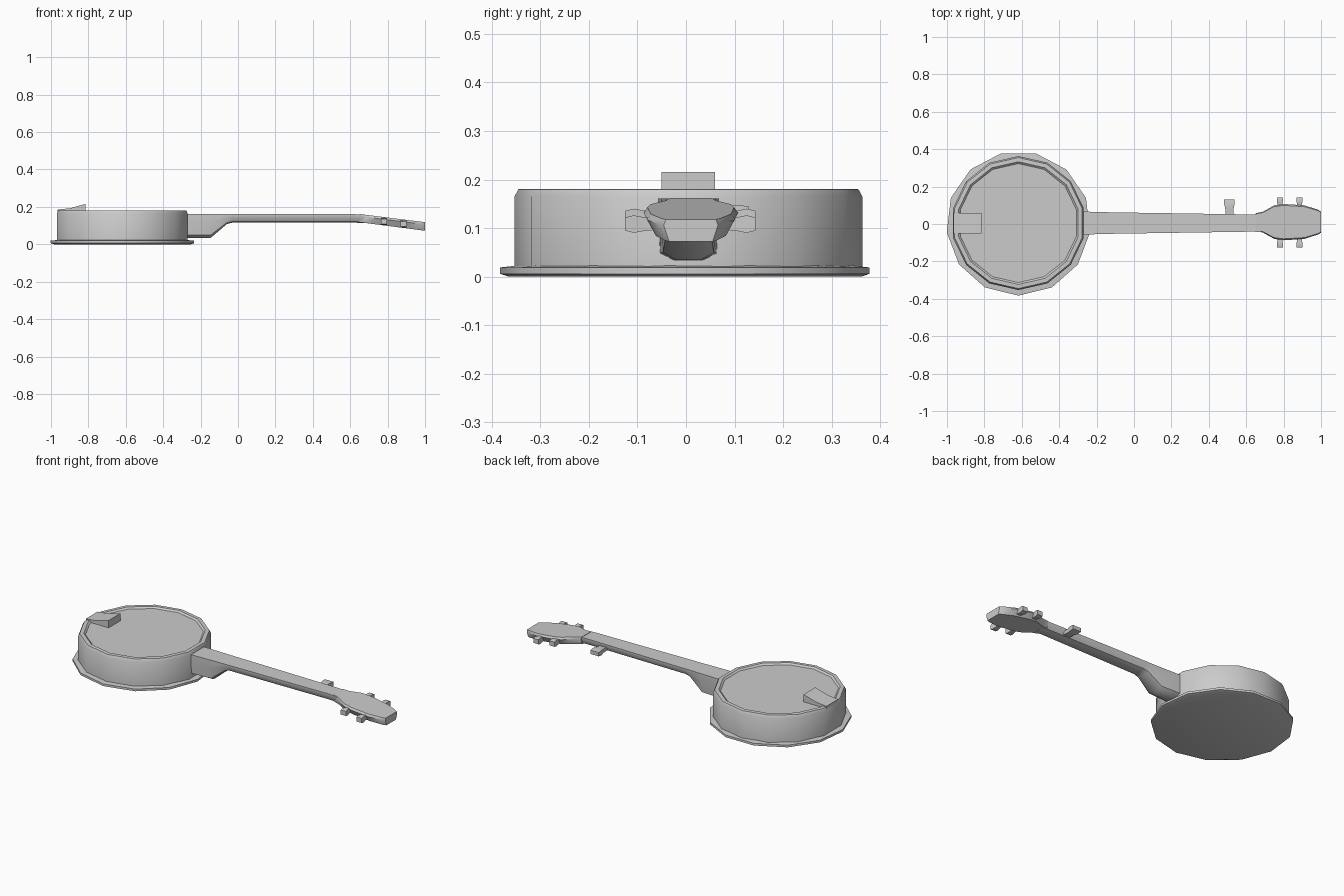
import bpy
from math import sin, cos, pi, radians

if "Cube" in bpy.data.objects:
    bpy.data.objects.remove(bpy.data.objects["Cube"])


def make(name, verts, faces, angle=30):
    mesh = bpy.data.meshes.new(name)
    mesh.from_pydata(verts, [], faces)
    obj = bpy.data.objects.new(name, mesh)
    bpy.context.collection.objects.link(obj)
    bpy.ops.object.select_all(action='DESELECT')
    obj.select_set(True)
    bpy.context.view_layer.objects.active = obj
    bpy.ops.object.mode_set(mode='EDIT')
    bpy.ops.mesh.select_all(action='SELECT')
    bpy.ops.mesh.normals_make_consistent(inside=False)
    bpy.ops.object.mode_set(mode='OBJECT')
    bpy.ops.object.shade_smooth_by_angle(angle=radians(angle))
    return obj


def loft(name, rings, angle=30):
    """Skin equal-length rings and cap both ends."""
    n = len(rings[0])
    verts = [v for r in rings for v in r]
    faces = [list(range(n)), list(range(len(verts) - n, len(verts)))]
    for k in range(len(rings) - 1):
        for i in range(n):
            j = (i + 1) % n
            faces.append([k * n + i, k * n + j, (k + 1) * n + j, (k + 1) * n + i])
    return make(name, verts, faces, angle)


def drum(name, profile, n, phase, cx, cy=0):
    """Low-poly turned shape from (radius, z) pairs."""
    rings = [[(cx + r * cos(phase + 2 * pi * i / n), cy + r * sin(phase + 2 * pi * i / n), z)
              for i in range(n)] for r, z in profile]
    return loft(name, rings)


# Resonator back plate and pot with recessed head
drum("resonator_plate", [(0.368, 0), (0.386, 0.006), (0.386, 0.019), (0.35, 0.023)],
     13, -pi / 2, -0.618, 0.003)
drum("drum_pot", [(0.358, 0.015), (0.358, 0.165), (0.35, 0.18), (0.328, 0.181), (0.318, 0.172)],
     14, pi / 2, -0.618, 0.005)


# Neck with heel: flat fingerboard, rounded underside
def neck_ring(x, w, top, bottom, round_=0.6, cy=0.005):
    h = top - bottom
    side = [(1, top), (1, top - 0.35 * h), (round_, bottom + 0.12 * h), (round_ * 0.5, bottom)]
    pts = side + [(-a, z) for a, z in reversed(side)]
    return [(x, cy + w * a, z) for a, z in pts]


loft("neck_and_heel", [
    neck_ring(-0.29, 0.062, 0.161, 0.033, 0.95),
    neck_ring(-0.145, 0.058, 0.161, 0.035, 0.9),
    neck_ring(-0.06, 0.056, 0.161, 0.108, 0.75),
    neck_ring(-0.03, 0.056, 0.161, 0.116, 0.7),
    neck_ring(0.62, 0.046, 0.161, 0.116, 0.7),
    neck_ring(0.68, 0.047, 0.158, 0.113, 0.7),
], 40)


# Tilted headstock
def head_ring(x, w):
    top = 0.158 - (x - 0.68) * 0.125
    bot = 0.114 - (x - 0.68) * 0.13
    return [(x, 0.01 + s * a * w, z) for s, a, z in
            [(1, 0.92, top), (1, 1, top - 0.012), (1, 0.8, bot),
             (-1, 0.8, bot), (-1, 1, top - 0.012), (-1, 0.92, top)]]


loft("headstock", [head_ring(x, w) for x, w in
     [(0.65, 0.047), (0.69, 0.056), (0.75, 0.09), (0.80, 0.097),
      (0.91, 0.09), (0.985, 0.066), (1.0, 0.056)]], 40)


# Tuning pegs: small tapered paddles pointing sideways
def peg(name, x, z, y0, y1, width, height):
    rings = []
    for t, s, h in [(0, 0.8, 0.6), (0.5, 0.8, 0.8), (0.75, 1, 1), (1, 1, 0.75)]:
        y = y0 + (y1 - y0) * t
        a, b = width * s / 2, height * h / 2
        rings.append([(x - a, y, z - b), (x + a, y, z - b), (x + a, y, z + b), (x - a, y, z + b)])
    loft(name, rings)


for i, x in enumerate((0.78, 0.885)):
    z = 0.122 - (x - 0.78) * 0.13
    peg(f"peg_left_{i}", x, z, 0.07, 0.143, 0.033, 0.036)
    peg(f"peg_right_{i}", x, z, -0.05, -0.126, 0.033, 0.036)
peg("drone_string_peg", 0.51, 0.133, 0.03, 0.13, 0.055, 0.03)

# Wedge tailpiece, lifted at its inner end
wedge = [(-0.965, 0.165), (-0.965, 0.186), (-0.90, 0.192), (-0.815, 0.216), (-0.815, 0.165)]
loft("tailpiece", [[(x, y, z) for x, z in wedge] for y in (-0.05, 0.06)])
